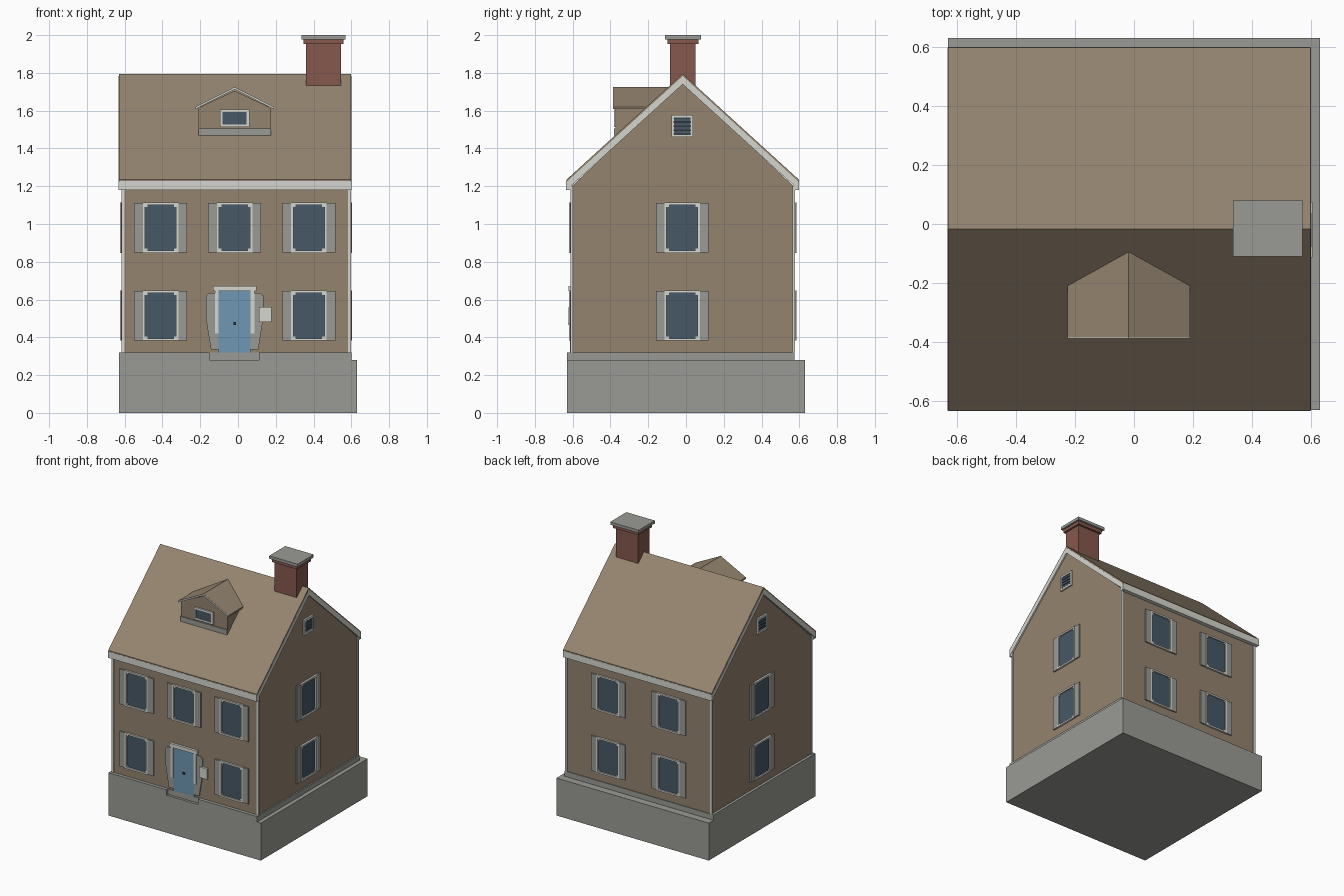
import bpy, bmesh
from mathutils import Vector, Matrix

if "Cube" in bpy.data.objects:
    bpy.data.objects.remove(bpy.data.objects["Cube"])


def material(name, hex_code):
    srgb = [int(hex_code[i:i + 2], 16) / 255 for i in (0, 2, 4)]
    rgba = [c / 12.92 if c < 0.04 else ((c + 0.055) / 1.055) ** 2.4 for c in srgb] + [1]
    m = bpy.data.materials.new(name)
    m.use_nodes = True
    m.diffuse_color = rgba
    m.node_tree.nodes["Principled BSDF"].inputs["Base Color"].default_value = rgba
    return m


WALL = material("tan siding", "94836f")
ROOF = material("roof shingle", "94846f")
STONE = material("grey stone", "9a9b95")
WHITE = material("white trim", "d6d6d0")
SHUTTER = material("grey shutter", "9a9b95")
GLASS = material("dark glass", "465866")
DOOR = material("blue door", "6e97b3")
BRICK = material("red brick", "85584d")
METAL = material("dark metal", "30353a")


def finish(name, bm, mat, matrix=None):
    bmesh.ops.recalc_face_normals(bm, faces=bm.faces)
    me = bpy.data.meshes.new(name)
    bm.to_mesh(me)
    bm.free()
    me.materials.append(mat)
    ob = bpy.data.objects.new(name, me)
    bpy.context.collection.objects.link(ob)
    if matrix:
        ob.matrix_world = matrix
    return ob


def box(name, x, y, z, mat, matrix=None):
    """Box from (min, max) pairs."""
    bm = bmesh.new()
    bmesh.ops.create_cube(bm, size=1)
    for v in bm.verts:
        v.co = Vector(r[0] + (c + 0.5) * (r[1] - r[0]) for r, c in zip((x, y, z), v.co))
    return finish(name, bm, mat, matrix)


def prism(name, outline, span, mat, axis="x", matrix=None):
    """Outline of (horizontal, z) points extruded along x or y."""
    bm = bmesh.new()
    place = (lambda p, d: (d, p[0], p[1])) if axis == "x" else (lambda p, d: (p[0], d, p[1]))
    face = bm.faces.new([bm.verts.new(place(p, span[0])) for p in outline])
    new = bmesh.ops.extrude_face_region(bm, geom=[face])["geom"]
    shift = Vector(place((0, 0), span[1] - span[0]))
    bmesh.ops.translate(bm, vec=shift, verts=[v for v in new if isinstance(v, bmesh.types.BMVert)])
    return finish(name, bm, mat, matrix)


# Main outline of the house
X0, X1, Y0, Y1 = -0.61, 0.59, -0.605, 0.57
CX, CY = -0.01, -0.0175
RIDGE, EAVE, HALF = 1.795, 1.235, 0.615

# Foundation with a ledge that is cut back at the entrance
box("foundation", (-0.63, 0.63), (-0.63, 0.63), (0, 0.28), STONE)
box("ledge", (-0.63, 0.6), (-0.612, 0.575), (0.28, 0.32), STONE)
box("ledge_front_right", (-0.63, -0.15), (-0.63, -0.61), (0.28, 0.32), STONE)
box("ledge_front_left", (0.11, 0.6), (-0.63, -0.61), (0.28, 0.32), STONE)

# Walls with gables
prism("walls", [(Y0, 0.3), (Y1, 0.3), (Y1, 1.2), (CY, 1.75), (Y0, 1.2)], (X0, X1), WALL)


def gable_shell(top, bottom):
    outer = [(CY - HALF, EAVE + top), (CY, RIDGE + top), (CY + HALF, EAVE + top)]
    return outer + [(y, z + bottom - top) for y, z in reversed(outer)]


# Roof: thin shingle layer over white barge boards and fascia
prism("roof", gable_shell(0, -0.012), (-0.63, 0.598), ROOF)
prism("roof_trim", gable_shell(-0.012, -0.055), (-0.632, 0.6), WHITE)
for side, y in (("front", (-0.634, -0.605)), ("back", (0.57, 0.599))):
    box(side + "_fascia", (-0.63, 0.598), y, (1.18, 1.228), WHITE)

# Corner boards
for x in (X0, X1):
    for y in (Y0, Y1):
        box("corner_board", (x - 0.008, x + 0.008), (y - 0.006, y + 0.006), (0.32, 1.2), WHITE)


def frame(name, w, h, t, depth, m):
    for s in (-1, 1):
        box(name + "_stile", sorted((s * w, s * (w - t))), (-depth, 0), (-h, h), WHITE, m)
        box(name + "_rail", (-w + t, w - t), (-depth, 0), sorted((s * h, s * (h - t))), WHITE, m)


def window(m):
    """Window facing local -y with two shutters."""
    frame("window_frame", 0.094, 0.133, 0.012, 0.014, m)
    box("window_glass", (-0.083, 0.083), (-0.004, 0.01), (-0.122, 0.122), GLASS, m)
    for s in (-1, 1):
        box("shutter", sorted((s * 0.094, s * 0.14)), (-0.01, 0), (-0.131, 0.131), SHUTTER, m)
        for t in (-1, 1):
            box("window_corner", sorted((s * 0.07, s * 0.083)), (-0.009, 0),
                sorted((t * 0.11, t * 0.122)), WHITE, m)


def vent(m):
    """Louvred attic vent."""
    frame("vent_frame", 0.058, 0.058, 0.014, 0.012, m)
    box("vent_back", (-0.045, 0.045), (-0.003, 0.01), (-0.045, 0.045), METAL, m)
    for i in range(4):
        z = -0.033 + i * 0.022
        box("vent_slat", (-0.045, 0.045), (-0.008, 0), (z - 0.007, z + 0.007), GLASS, m)


def wall_matrix(x, y, z, turn):
    return Matrix.Translation((x, y, z)) @ Matrix.Rotation(turn * 1.570796, 4, "Z")


# Windows on all four walls
LOW, HIGH = 0.515, 0.98
for z in (LOW, HIGH):
    for x in (-0.41, 0.375):
        window(wall_matrix(x, Y0, z, 0))
    for x in (-0.26, 0.24):
        window(wall_matrix(x, Y1, z, 2))
    window(wall_matrix(X1, -0.02, z, 1))
    window(wall_matrix(X0, -0.02, z, -1))
window(wall_matrix(-0.018, Y0, HIGH, 0))
vent(wall_matrix(X1, -0.02, 1.518, 1))
vent(wall_matrix(X0, -0.02, 1.518, -1))

# Entrance
entry = wall_matrix(-0.018, Y0, 0, 0)
box("door", (-0.085, 0.085), (-0.008, 0.01), (0.32, 0.645), DOOR, entry)
box("door_knob", (-0.007, 0.007), (-0.016, 0), (0.466, 0.48), METAL, entry)
box("door_header", (-0.115, 0.115), (-0.018, 0), (0.645, 0.672), WHITE, entry)
for s in (-1, 1):
    box("door_post", sorted((s * 0.085, s * 0.105)), (-0.014, 0), (0.42, 0.645), WHITE, entry)
    prism("door_side_panel", [(s * 0.085, 0.335), (s * 0.125, 0.335), (s * 0.152, 0.5), (s * 0.152, 0.62),
                              (s * 0.135, 0.635), (s * 0.085, 0.635)], (-0.008, 0), SHUTTER, "y", entry)
box("wall_plaque", (0.13, 0.195), (-0.016, 0), (0.48, 0.56), WHITE, entry)

# Dormer
prism("dormer_body", [(-0.21, 1.45), (0.175, 1.45), (0.175, 1.615), (-0.018, 1.705), (-0.21, 1.615)],
      (-0.372, -0.1), WALL, "y")


def dormer_shell(top, bottom):
    outer = [(-0.225, 1.62 + top), (-0.018, 1.725 + top), (0.19, 1.62 + top)]
    return outer + [(x, z + bottom - top) for x, z in reversed(outer)]


prism("dormer_roof", dormer_shell(0, -0.012), (-0.384, -0.08), ROOF, "y")
prism("dormer_trim", dormer_shell(-0.001, -0.012), (-0.387, -0.382), WHITE, "y")
box("dormer_sill", (-0.21, 0.175), (-0.38, -0.36), (1.468, 1.505), SHUTTER)
dormer = wall_matrix(-0.018, -0.372, 1.56, 0)
frame("dormer_frame", 0.078, 0.046, 0.014, 0.01, dormer)
box("dormer_glass", (-0.066, 0.066), (-0.004, 0.01), (-0.034, 0.034), GLASS, dormer)

# Chimney
box("chimney", (0.36, 0.545), (-0.085, 0.05), (1.6, 1.96), BRICK)
box("chimney_collar", (0.348, 0.558), (-0.098, 0.066), (1.953, 1.978), BRICK)
box("chimney_cap", (0.335, 0.57), (-0.11, 0.08), (1.978, 2.0), STONE)
